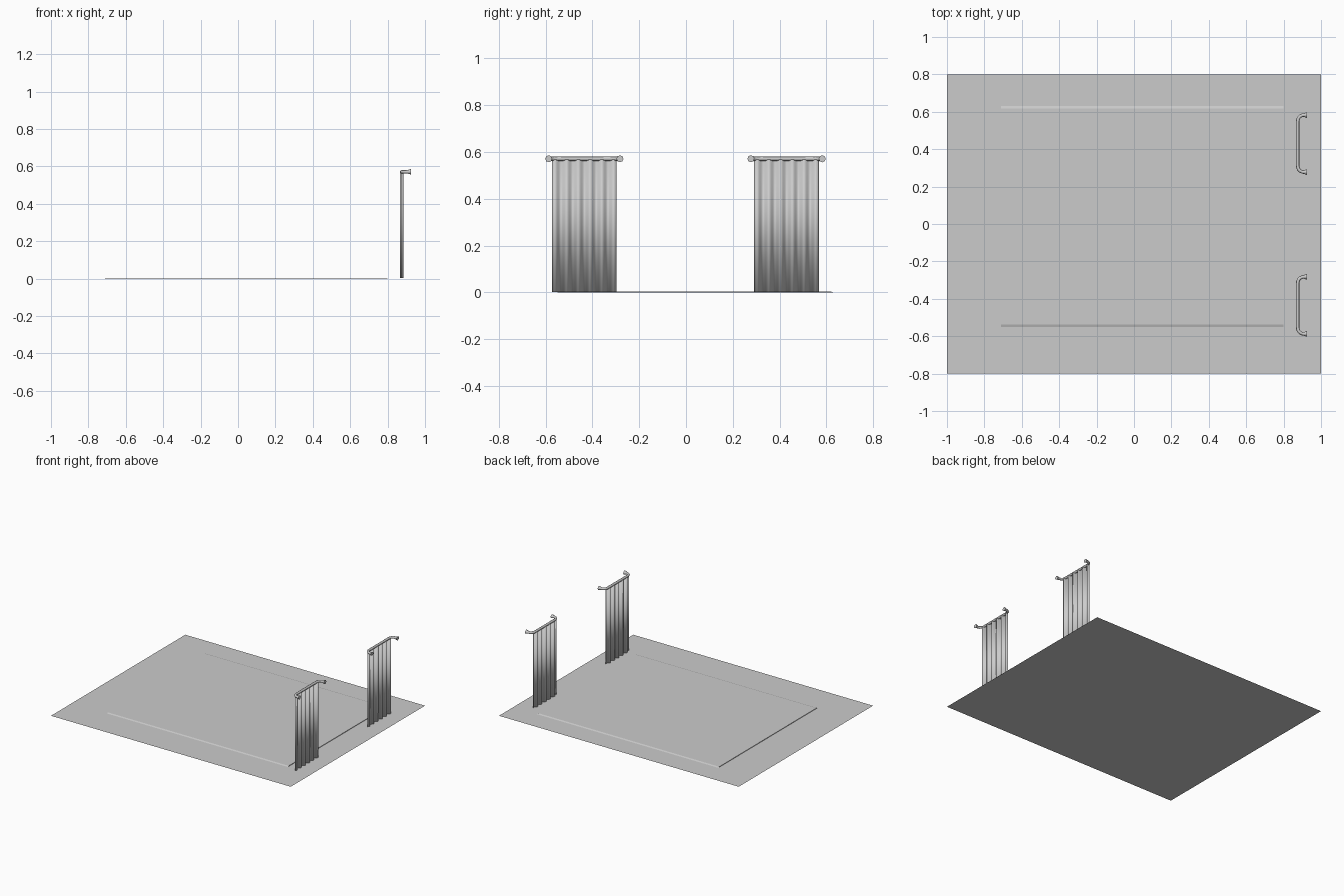
import bpy, bmesh, math

if "Cube" in bpy.data.objects:
    bpy.data.objects.remove(bpy.data.objects["Cube"])


def mesh_object(name, bm):
    bmesh.ops.recalc_face_normals(bm, faces=bm.faces[:])
    me = bpy.data.meshes.new(name)
    bm.to_mesh(me)
    bm.free()
    ob = bpy.data.objects.new(name, me)
    bpy.context.collection.objects.link(ob)
    return ob


# Floor: a single flat sheet
bm = bmesh.new()
bm.faces.new([bm.verts.new((x, y, 0)) for x, y in
              ((-1, -0.8), (1, -0.8), (1, 0.8), (-1, 0.8))])
mesh_object("floor", bm)

# Rug: thin slab with sloping long edges
bm = bmesh.new()
profile = [(-0.55, 0), (-0.538, 0.004), (0.618, 0.004), (0.63, 0)]
left = [bm.verts.new((-0.71, y, z)) for y, z in profile]
right = [bm.verts.new((0.80, y, z)) for y, z in profile]
for i in range(3):
    bm.faces.new((left[i], right[i], right[i + 1], left[i + 1]))
bm.faces.new(left)
bm.faces.new(right)
mesh_object("rug", bm)

ROD_X, ROD_Z, HALF = 0.875, 0.571, 0.1525


def rod(name, cy):
    # half of the bent rail from flared wall end to the straight run: x, y, radius
    half = [(0.925, HALF, 0.015), (0.921, HALF, 0.014), (0.910, HALF, 0.010),
            (0.900, HALF - 0.001, 0.009), (0.889, HALF - 0.006, 0.009),
            (0.880, HALF - 0.015, 0.009), (0.876, HALF - 0.026, 0.009),
            (ROD_X, HALF - 0.040, 0.009)]
    pts = half + [(x, -y, r) for x, y, r in reversed(half)]
    cu = bpy.data.curves.new(name, 'CURVE')
    cu.dimensions = '3D'
    cu.bevel_depth = 1.0
    cu.bevel_resolution = 2
    cu.use_fill_caps = True
    sp = cu.splines.new('POLY')
    sp.points.add(len(pts) - 1)
    for p, (x, y, r) in zip(sp.points, pts):
        p.co = (x, cy + y, ROD_Z, 1)
        p.radius = r
    ob = bpy.data.objects.new(name, cu)
    bpy.context.collection.objects.link(ob)


def curtain(name, cy):
    # wavy cloth hanging from the rail to the floor
    bm = bmesh.new()
    n, folds, width = 60, 5.5, 0.276
    rows = []
    for z in (0.002, 0.568):
        rows.append([bm.verts.new((ROD_X + 0.009 * math.sin(2 * math.pi * folds * i / n),
                                   cy + width * (i / n - 0.5), z)) for i in range(n + 1)])
    for i in range(n):
        bm.faces.new((rows[0][i], rows[0][i + 1], rows[1][i + 1], rows[1][i]))
    ob = mesh_object(name, bm)
    for p in ob.data.polygons:
        p.use_smooth = True
    mod = ob.modifiers.new("thickness", 'SOLIDIFY')
    mod.thickness = 0.002
    mod.offset = 0


# Two identical rails with curtains
for side, cy in (("back", 0.430), ("front", -0.435)):
    rod("curtain_rod_" + side, cy)
    curtain("curtain_" + side, cy)
